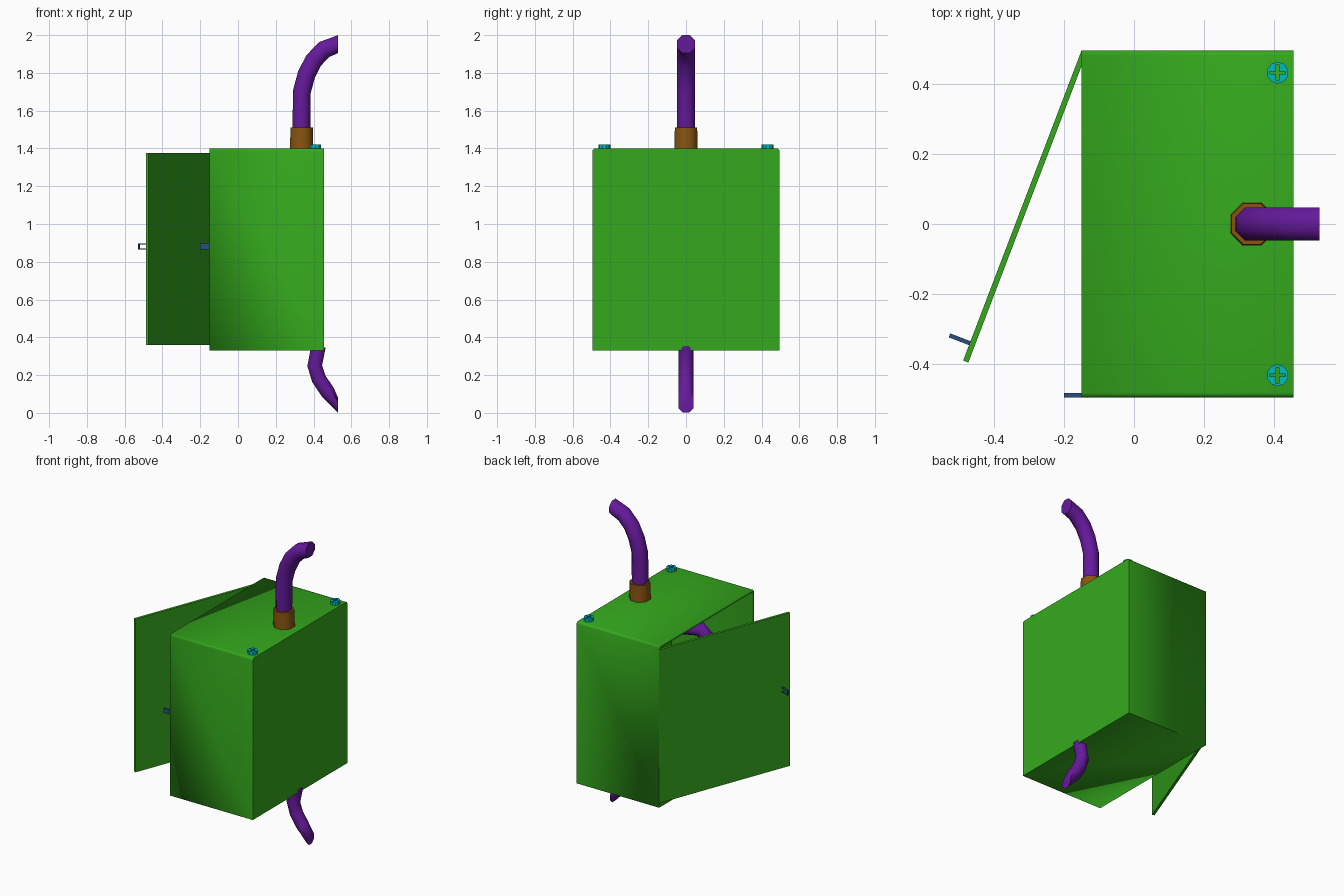
import bpy, bmesh, math
from mathutils import Vector, Matrix

if "Cube" in bpy.data.objects:
    bpy.data.objects.remove(bpy.data.objects["Cube"])


def material(name, rgb):
    m = bpy.data.materials.new(name)
    m.diffuse_color = (*rgb, 1)
    m.use_nodes = True
    m.node_tree.nodes["Principled BSDF"].inputs["Base Color"].default_value = m.diffuse_color
    return m


GREEN = material("green_paint", (0.035, 0.40, 0.012))
PURPLE = material("purple_pipe", (0.13, 0.01, 0.33))
BROWN = material("brown_collar", (0.25, 0.09, 0.005))
TEAL = material("teal_screw", (0.0, 0.5, 0.55))
BLUE = material("blue_latch", (0.02, 0.08, 0.2))


def finish(name, bm, mat, smooth=None):
    bmesh.ops.recalc_face_normals(bm, faces=bm.faces)
    me = bpy.data.meshes.new(name)
    bm.to_mesh(me)
    bm.free()
    ob = bpy.data.objects.new(name, me)
    bpy.context.collection.objects.link(ob)
    if mat:
        me.materials.append(mat)
    if smooth:
        bpy.ops.object.select_all(action='DESELECT')
        ob.select_set(True)
        bpy.context.view_layer.objects.active = ob
        bpy.ops.object.shade_smooth_by_angle(angle=math.radians(smooth))
    return ob


def add_box(bm, lo, hi):
    lo, hi = Vector(lo), Vector(hi)
    mat = Matrix.Translation((lo + hi) / 2) @ Matrix.Diagonal((*(hi - lo), 1))
    return bmesh.ops.create_cube(bm, size=1, matrix=mat)["verts"]


def pipe(name, path, r, start=None, end=None, sides=8):
    """Sweep a polygon section along a path; start/end force the cut direction."""
    bm = bmesh.new()
    pts = [Vector(p) for p in path]
    rad = r / math.cos(math.pi / sides)
    rings = []
    for i, p in enumerate(pts):
        dirs = []
        if i > 0:
            dirs.append((p - pts[i - 1]).normalized())
        if i < len(pts) - 1:
            dirs.append((pts[i + 1] - p).normalized())
        t = sum(dirs, Vector()).normalized()
        if i == 0 and start:
            t = Vector(start)
        if i == len(pts) - 1 and end:
            t = Vector(end)
        side = Vector((0, 1, 0))
        side = (side - t * side.dot(t)).normalized()
        up = t.cross(side)
        angles = [(k + 0.5) * math.tau / sides for k in range(sides)]
        rings.append([bm.verts.new(p + rad * (math.cos(a) * side + math.sin(a) * up))
                      for a in angles])
    for a, b in zip(rings, rings[1:]):
        for k in range(sides):
            n = (k + 1) % sides
            bm.faces.new((a[k], a[n], b[n], b[k]))
    bm.faces.new(rings[0])
    bm.faces.new(rings[-1])
    return finish(name, bm, PURPLE, 50)


# Cabinet: open towards -x, softened top edges, thin walls
bm = bmesh.new()
add_box(bm, (-0.15, -0.495, 0.33), (0.455, 0.495, 1.40))
bmesh.ops.delete(bm, geom=[f for f in bm.faces if f.calc_center_median().x < -0.14],
                 context='FACES')
edges = [e for e in bm.edges if all(v.co.z > 1.39 for v in e.verts)
         and abs(e.verts[0].co.y - e.verts[1].co.y) < 0.01]
bmesh.ops.bevel(bm, geom=edges, offset=0.014, segments=3, affect='EDGES', profile=0.5)
cabinet = finish("cabinet", bm, GREEN, 40)
# an open shell may recalc inwards, so fix the direction from the back wall
back = max(cabinet.data.polygons, key=lambda p: p.center.x)
if back.normal.x < 0:
    cabinet.data.flip_normals()
wall = cabinet.modifiers.new("walls", 'SOLIDIFY')
wall.thickness = 0.015
wall.offset = -1

# Door, swung open on its hinge, with a latch staple
hinge = Matrix.Translation((-0.15, 0.495, 0)) @ Matrix.Rotation(math.radians(-20.9), 4, 'Z')
bm = bmesh.new()
add_box(bm, (0, -0.947, 0.36), (0.016, 0, 1.375))
finish("door", bm, GREEN).matrix_world = hinge

bm = bmesh.new()
add_box(bm, (-0.062, -0.900, 0.865), (0, -0.888, 0.870))
add_box(bm, (-0.062, -0.900, 0.891), (0, -0.888, 0.896))
add_box(bm, (-0.062, -0.900, 0.870), (-0.057, -0.888, 0.891))
finish("door_staple", bm, BLUE).matrix_world = hinge

# Latch tab on the cabinet rim
bm = bmesh.new()
add_box(bm, (-0.20, -0.495, 0.866), (-0.145, -0.483, 0.896))
finish("latch_tab", bm, BLUE)

# Collar where the upper pipe enters
bm = bmesh.new()
bmesh.ops.create_cone(bm, cap_ends=True, segments=8, radius1=0.067, radius2=0.064, depth=0.115,
                      matrix=Matrix.Translation((0.337, 0, 1.4525))
                      @ Matrix.Rotation(math.pi / 8, 4, 'Z'))
finish("pipe_collar", bm, BROWN, 50)

# Pipes
pipe("upper_pipe", [(0.335, 0, 1.39), (0.338, 0, 1.70), (0.362, 0, 1.79), (0.40, 0, 1.865),
                    (0.455, 0, 1.923), (0.53, 0, 1.9525)], 0.0475, (0, 0, 1), (1, 0, 0))
pipe("lower_pipe", [(0.425, 0, 0.345), (0.406, 0, 0.25), (0.428, 0, 0.18),
                    (0.475, 0, 0.11), (0.53, 0, 0.04)], 0.039, (0, 0, -1), (1, 0, 0))
pipe("inner_pipe", [(0.335, 0, 1.39), (0.335, 0, 1.32), (0.27, -0.04, 1.25), (0.15, -0.1, 1.225),
                    (0.02, -0.18, 1.21), (-0.03, -0.2, 1.15), (-0.02, -0.2, 1.0),
                    (0.10, -0.12, 0.75), (0.30, -0.04, 0.52), (0.40, 0, 0.42),
                    (0.415, 0, 0.345)], 0.042, (0, 0, -1), (0, 0, -1))

# Cross-head screws, the cross cut right through the head
for side, label in ((-1, "front"), (1, "rear")):
    centre = Vector((0.41, 0.432 * side, 1.41))
    bm = bmesh.new()
    bmesh.ops.create_cone(bm, cap_ends=True, segments=10, radius1=0.031, radius2=0.031,
                          depth=0.024, matrix=Matrix.Translation(centre))
    screw = finish(label + "_screw", bm, TEAL)
    for k, half in enumerate((Vector((0.023, 0.004, 0.03)), Vector((0.004, 0.023, 0.03)))):
        bm = bmesh.new()
        add_box(bm, centre - half, centre + half)
        cutter = finish(f"{label}_slot_cutter_{k}", bm, None)
        cutter.hide_render = True
        cutter.hide_viewport = True
        cut = screw.modifiers.new("slot", 'BOOLEAN')
        cut.operation = 'DIFFERENCE'
        cut.object = cutter
        cut.solver = 'EXACT'
